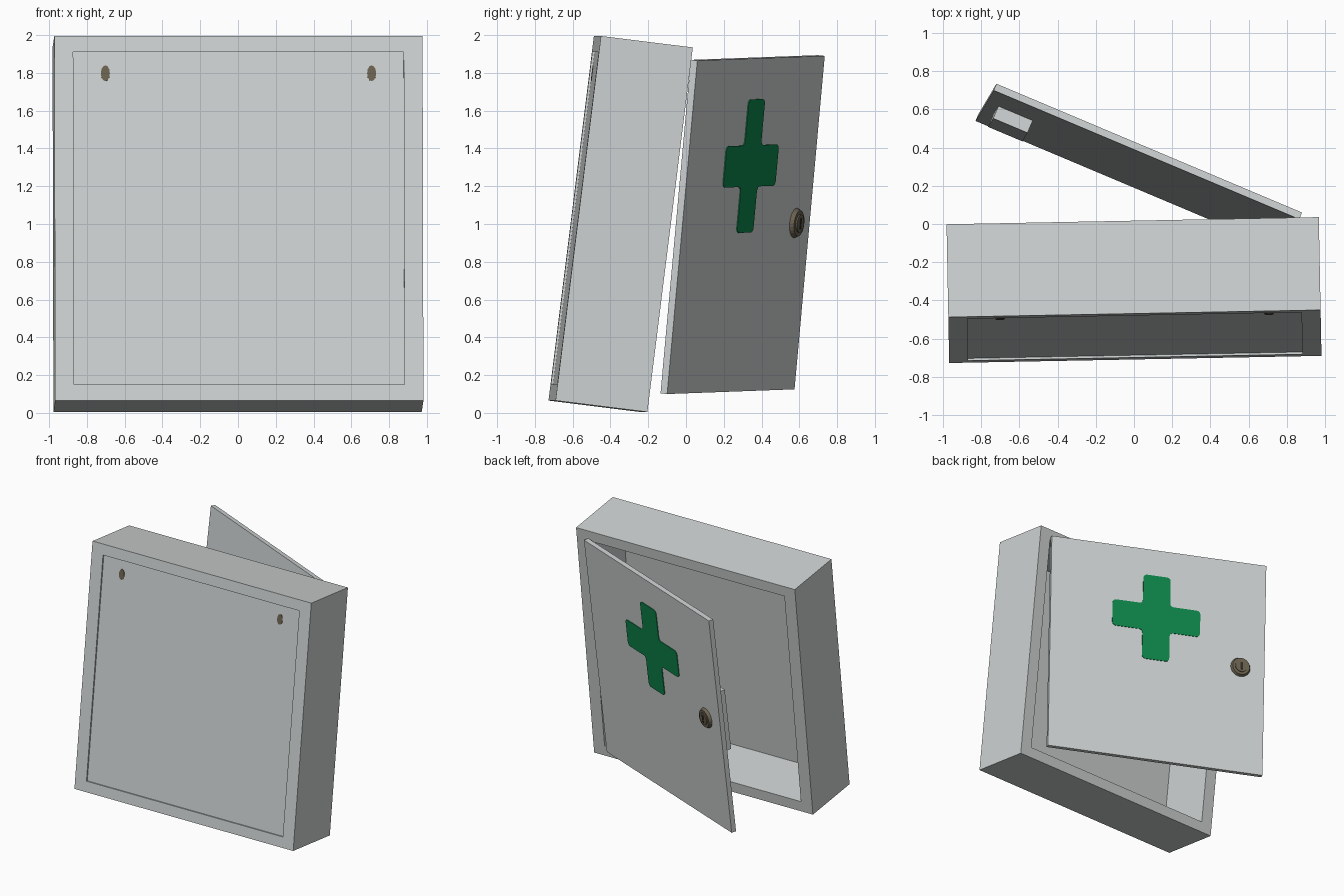
import bpy, bmesh, math
from mathutils import Matrix, Vector

if "Cube" in bpy.data.objects:
    bpy.data.objects.remove(bpy.data.objects["Cube"])


def mat(name, rgb):
    m = bpy.data.materials.new(name)
    m.diffuse_color = (*rgb, 1)
    m.use_nodes = True
    m.node_tree.nodes["Principled BSDF"].inputs["Base Color"].default_value = m.diffuse_color
    return m


GREY = mat("light_grey", (0.62, 0.645, 0.645))
GREEN = mat("green", (0.004, 0.235, 0.07))
BROWN = mat("bronze", (0.15, 0.125, 0.082))
DARK = mat("dark_bronze", (0.03, 0.025, 0.018))


def finish(name, bm, m, frame):
    bmesh.ops.recalc_face_normals(bm, faces=bm.faces)
    me = bpy.data.meshes.new(name)
    bm.to_mesh(me)
    bm.free()
    me.materials.append(m)
    ob = bpy.data.objects.new(name, me)
    ob.matrix_world = frame
    bpy.context.collection.objects.link(ob)
    return ob


def box(name, lo, hi, m, frame):
    bm = bmesh.new()
    bmesh.ops.create_cube(bm, size=1)
    for v in bm.verts:
        v.co = [lo[i] + (v.co[i] + 0.5) * (hi[i] - lo[i]) for i in range(3)]
    return finish(name, bm, m, frame)


def disc(name, centre, rx, rz, y0, y1, m, frame, sides=20, taper=1.0):
    """Round plate whose axis is the local y direction."""
    bm = bmesh.new()
    rings = []
    for y, s in ((y0, taper), (y1, 1.0)):
        rings.append([bm.verts.new((centre[0] + s * rx * math.cos(t), y, centre[1] + s * rz * math.sin(t)))
                      for t in (2 * math.pi * i / sides for i in range(sides))])
    a, b = rings
    bm.faces.new(a)
    bm.faces.new(b)
    for i in range(sides):
        j = (i + 1) % sides
        bm.faces.new((a[i], a[j], b[j], b[i]))
    return finish(name, bm, m, frame)


# Cabinet: leaning, slightly turned, open towards +y
cab = (Matrix.Translation((0, -0.346, 1.0)) @ Matrix.Rotation(math.radians(1.1), 4, 'Z')
       @ Matrix.Rotation(math.radians(-7.1), 4, 'X'))
W, H, D = 0.975, 0.9725, 0.245
IW, IH = 0.875, 0.8875

bm = bmesh.new()
loops = [[bm.verts.new((sx * w, y, sz * h)) for sx, sz in ((-1, -1), (1, -1), (1, 1), (-1, 1))]
         for w, h, y in ((W, H, -D), (W, H, D), (IW, IH, D), (IW, IH, -D))]
for k in range(4):
    p, q = loops[k], loops[(k + 1) % 4]
    for i in range(4):
        j = (i + 1) % 4
        bm.faces.new((p[i], p[j], q[j], q[i]))
finish("cabinet_frame", bm, GREY, cab)
box("wall_panel", (-IW, -D + 0.012, -IH), (IW, -D + 0.035, IH), GREY, cab)

# Hanging screws showing through the wall panel
for side, label in ((-1, "left"), (1, "right")):
    disc("hanging_screw_" + label, (side * 0.705, 0.775), 0.024, 0.042,
         -D + 0.008, -D + 0.04, BROWN, cab, 12)

# Door frame of reference: x hinge to free edge, y inward, z up, origin at hinge top outside
up = Vector((0.095, 0.16, 1.765)).normalized()
across = Vector((-1.6, 0.675, 0.03))
across = (across - up * across.dot(up)).normalized()
inward = up.cross(across)
door = Matrix((across, inward, up)).transposed().to_4x4()
door.translation = (0.88, 0.06, 1.865)
DW, DH = 1.737, 1.775
box("door", (0, 0, -DH), (DW, 0.038, 0), GREY, door)

# Green cross plate with softened corners
L, B = 0.355, 0.11
quarter = [(B, L), (B, B), (L, B)]
pts = quarter + [(x, -z) for x, z in quarter[::-1]]
pts += [(-x, -z) for x, z in quarter] + [(-x, z) for x, z in quarter[::-1]]
bm = bmesh.new()
bm.faces.new([bm.verts.new((0.855 + x, -0.005, -0.573 + z)) for x, z in pts])
bmesh.ops.bevel(bm, geom=bm.verts[:], offset=0.028, segments=3, profile=0.5, affect='VERTICES')
ext = bmesh.ops.extrude_face_region(bm, geom=bm.faces[:])
for v in ext["geom"]:
    if isinstance(v, bmesh.types.BMVert):
        v.co.y = 0.001
finish("green_cross", bm, GREEN, door)

# Lock: round escutcheon, core, key slot and inner lock case
lock = (1.543, -0.887)
disc("lock_rim", lock, 0.08, 0.08, -0.022, 0.001, BROWN, door, 24, 0.86)
disc("lock_core", lock, 0.048, 0.048, -0.03, -0.02, BROWN, door, 20)
box("key_slot", (lock[0] - 0.009, -0.033, lock[1] - 0.03),
    (lock[0] + 0.009, -0.029, lock[1] + 0.03), DARK, door)
box("lock_case", (1.478, 0.037, -1.135), (1.673, 0.108, -0.64), GREY, door)
